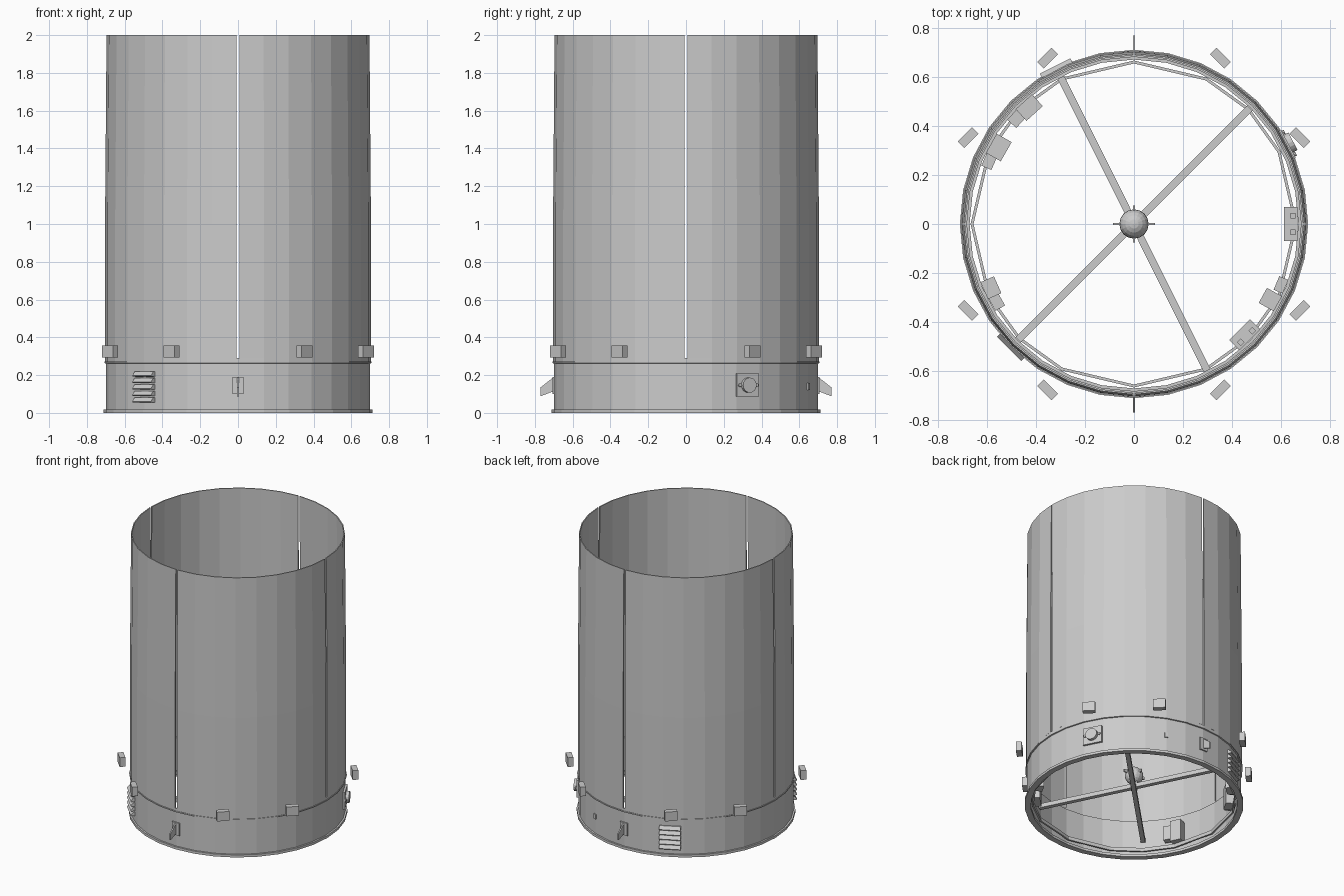
import bpy, bmesh
from math import sin, cos, radians, pi, asin
from mathutils import Matrix, Vector

if "Cube" in bpy.data.objects:
    bpy.data.objects.remove(bpy.data.objects["Cube"])


def finish(name, bm):
    bmesh.ops.recalc_face_normals(bm, faces=bm.faces)
    me = bpy.data.meshes.new(name)
    bm.to_mesh(me)
    bm.free()
    ob = bpy.data.objects.new(name, me)
    bpy.context.collection.objects.link(ob)
    return ob


def sweep(name, profile, angles, closed=True):
    """Sweep a closed (r, z) profile through a list of angles about z."""
    bm = bmesh.new()
    rows = [[bm.verts.new((r * cos(a), r * sin(a), z)) for r, z in profile] for a in angles]
    n, m = len(profile), len(rows)
    for i in range(m if closed else m - 1):
        p, q = rows[i], rows[(i + 1) % m]
        for j in range(n):
            k = (j + 1) % n
            bm.faces.new((p[j], p[k], q[k], q[j]))
    if not closed:
        bm.faces.new(rows[0])
        bm.faces.new(rows[-1][::-1])
    return finish(name, bm)


def place(az, r=0, z=0):
    """Local x = outward, y = tangential, z = up."""
    return Matrix.Rotation(radians(az), 4, 'Z') @ Matrix.Translation((r, 0, z))


def box(name, az, r, z, size, shift=0):
    bm = bmesh.new()
    m = place(az, r, z) @ Matrix.Translation((0, shift, 0)) @ Matrix.Diagonal((*size, 1))
    bmesh.ops.create_cube(bm, size=1, matrix=m)
    return finish(name, bm)


def prism(name, az, pts, width):
    """Extrude an (r, z) outline tangentially."""
    bm = bmesh.new()
    a, b = [[bm.verts.new(place(az) @ Vector((r, s * width / 2, z))) for r, z in pts] for s in (-1, 1)]
    bm.faces.new(a)
    bm.faces.new(b[::-1])
    for i in range(len(pts)):
        j = (i + 1) % len(pts)
        bm.faces.new((a[i], b[i], b[j], a[j]))
    return finish(name, bm)


def disc(name, az, r, z, radius, depth, segs=16, shift=0):
    bm = bmesh.new()
    m = place(az, r, z) @ Matrix.Translation((0, shift, 0)) @ Matrix.Rotation(pi / 2, 4, 'Y')
    bmesh.ops.create_cone(bm, cap_ends=True, segments=segs, radius1=radius, radius2=radius,
                          depth=depth, matrix=m)
    return finish(name, bm)


ring = [i * pi / 16 for i in range(32)]

# Lower ring with its bottom flange
sweep("lower_ring", [(0.683, 0.01), (0.700, 0.01), (0.700, 0.262), (0.708, 0.264),
                     (0.708, 0.272), (0.683, 0.272)], ring)
sweep("bottom_flange", [(0.672, 0), (0.712, 0), (0.712, 0.018), (0.672, 0.018)], ring)

# Tall shell: short solid collar, then four panels split by narrow slots
sweep("shell_collar", [(0.694, 0.27), (0.704, 0.27), (0.704, 0.29), (0.694, 0.29)], ring)
gap = asin(0.007 / 0.70)
for q in range(4):
    angs = [q * pi / 2 + a for a in [gap] + [i * pi / 16 for i in range(1, 8)] + [pi / 2 - gap]]
    sweep("shell_panel", [(0.694, 0.29), (0.704, 0.29), (0.704, 1.0), (0.696, 2.0),
                          (0.689, 2.0), (0.694, 1.0)], angs, closed=False)

# Inner polygonal hoop with uneven sides
hoop = [radians(q * 90 + a) for q in range(4) for a in (0, 26.5, 45, 63.5)]
sweep("inner_hoop", [(0.656, 0.03), (0.668, 0.03), (0.668, 0.055), (0.656, 0.055)], hoop)

# Crossing beams and central sphere with thin cross fins
box("cross_beam", 45, 0, 0.12, (1.34, 0.03, 0.03))
box("cross_beam", 116.5, 0, 0.14, (1.34, 0.03, 0.03))
bm = bmesh.new()
bmesh.ops.create_uvsphere(bm, u_segments=16, v_segments=10, radius=0.06,
                          matrix=Matrix.Translation((0, 0, 0.22)))
finish("center_sphere", bm)
box("sphere_post", 45, 0, 0.15, (0.04, 0.04, 0.06))
box("sphere_cross_x", 0, 0, 0.23, (0.17, 0.01, 0.02))
box("sphere_cross_y", 90, 0, 0.23, (0.15, 0.01, 0.02))

# Eight outer blocks, all facing the diagonals
for q in range(4):
    for s in (-1, 1):
        box("outer_block", 45 + 90 * q, 0.729, 0.325, (0.038, 0.083, 0.066), s * 0.23)

# Louvre vents
for az in (225, 116.5):
    for i in range(5):
        z = 0.055 + i * 0.034
        prism("vent_louvre", az, [(0.690, z), (0.718, z + 0.001), (0.722, z + 0.006),
                                  (0.704, z + 0.027), (0.690, z + 0.027)], 0.14)

# Front and back fins on base plates
for az in (-90, 90):
    box("fin_plate", az, 0.703, 0.145, (0.010, 0.058, 0.09))
    prism("fin", az, [(0.70, 0.19), (0.77, 0.135), (0.77, 0.088), (0.70, 0.115)], 0.009)

# Round port and small vent
box("port_plate", 27.5, 0.703, 0.147, (0.016, 0.13, 0.122))
disc("port_cap", 27.5, 0.72, 0.147, 0.04, 0.025)
for s in (-1, 1):
    disc("port_bolt", 27.5, 0.714, 0.147, 0.009, 0.012, 8, s * 0.05)
box("small_vent", 67.5, 0.700, 0.14, (0.012, 0.022, 0.035))

# Equipment boxes on the inner wall: azimuth, radius, size
boxes = [(0, 0.640, (0.055, 0.14, 0.15)), (-45, 0.640, (0.06, 0.12, 0.15)),
         (-29, 0.637, (0.07, 0.07, 0.15)), (-22.5, 0.650, (0.04, 0.06, 0.10)),
         (204, 0.640, (0.06, 0.075, 0.15)), (209.5, 0.645, (0.045, 0.06, 0.10)),
         (150.5, 0.635, (0.07, 0.09, 0.15)), (156.5, 0.645, (0.045, 0.06, 0.10)),
         (132, 0.640, (0.065, 0.09, 0.15)), (138, 0.645, (0.05, 0.06, 0.10))]
for az, r, size in boxes:
    box("equipment_box", az, r, 0.13, size)
for az in (0, -45):
    for s in (-1, 1):
        box("box_connector", az, 0.65, 0.213, (0.022, 0.022, 0.02), s * 0.033)
